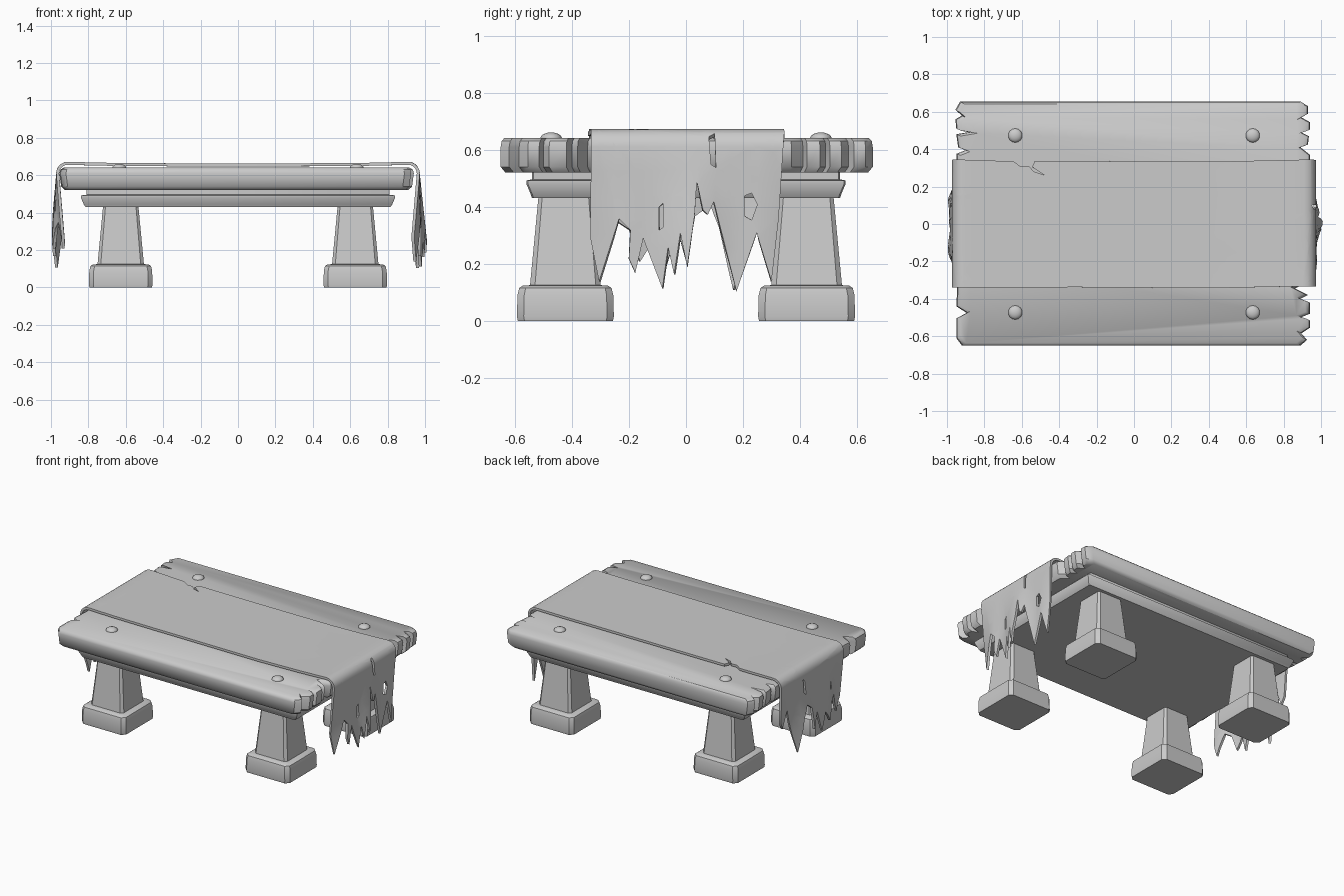
import bpy, bmesh, math

if "Cube" in bpy.data.objects:
    bpy.data.objects.remove(bpy.data.objects["Cube"])


def new_object(name, bm):
    me = bpy.data.meshes.new(name)
    bm.to_mesh(me)
    bm.free()
    ob = bpy.data.objects.new(name, me)
    bpy.context.collection.objects.link(ob)
    return ob


def loft(name, outline, rings, loc=(0, 0)):
    """Stack scaled copies of an outline; rings are (x scale, y scale, z)."""
    bm = bmesh.new()
    loops = [[bm.verts.new((loc[0] + x * sx, loc[1] + y * sy, z)) for x, y in outline]
             for sx, sy, z in rings]
    n = len(outline)
    for a, b in zip(loops, loops[1:]):
        for i in range(n):
            j = (i + 1) % n
            bm.faces.new((a[i], a[j], b[j], b[i]))
    bm.faces.new(loops[0][::-1])
    bm.faces.new(loops[-1])
    bmesh.ops.recalc_face_normals(bm, faces=bm.faces[:])
    return new_object(name, bm)


def chamfered(hx, hy, c):
    return [(hx - c, -hy), (hx, -hy + c), (hx, hy - c), (hx - c, hy),
            (-hx + c, hy), (-hx, hy - c), (-hx, -hy + c), (-hx + c, -hy)]


# Splintered tabletop
right_end = [(.89, -.65), (.925, -.62), (.895, -.585), (.94, -.555), (.94, -.515), (.89, -.5),
             (.94, -.48), (.94, -.42), (.89, -.4), (.93, -.38), (.86, -.345), (.93, -.31),
             (.94, -.15), (.9, -.13), (.94, -.11), (.94, .12), (.9, .14), (.94, .16),
             (.94, .37), (.89, .41), (.93, .425), (.935, .47), (.895, .49), (.94, .505),
             (.94, .545), (.895, .57), (.93, .59), (.93, .63), (.89, .655)]
left_end = [(-.93, .655), (-.955, .61), (-.92, .58), (-.955, .56), (-.95, .51), (-.86, .495),
            (-.95, .48), (-.94, .41), (-.9, .395), (-.95, .375), (-.94, .15), (-.9, .13),
            (-.94, .11), (-.94, -.2), (-.9, -.22), (-.94, -.24), (-.95, -.44), (-.895, -.475),
            (-.95, -.505), (-.95, -.61), (-.92, -.65)]
loft("tabletop", right_end + left_end,
     [(.968, .975, .52), (.99, 1, .54), (1, 1, .61), (.995, .995, .63), (.975, .98, .641)])

# Under frame
loft("under_frame", chamfered(1, 1, .01),
     [(.815, .54, .43), (.825, .545, .445), (.84, .56, .48), (.84, .56, .492),
      (.81, .54, .496), (.81, .54, .525)])

# Legs with flared feet, and nail heads above them
for sx in (-1, 1):
    for sy in (-1, 1):
        tag = ("left" if sx < 0 else "right") + ("_front" if sy < 0 else "_back")
        loft("leg_" + tag, chamfered(1, 1, .14),
             [(h, h, z) for h, z in ((.167, 0), (.17, .015), (.168, .09), (.162, .115),
                                     (.15, .123), (.124, .125), (.094, .44))],
             (.627 * sx, .423 * sy))
        bm = bmesh.new()
        bmesh.ops.create_uvsphere(bm, u_segments=14, v_segments=8, radius=.038)
        bmesh.ops.scale(bm, vec=(1, 1, .55), verts=bm.verts[:])
        bmesh.ops.translate(bm, vec=(.635 * sx, .473 * sy, .64), verts=bm.verts[:])
        new_object("nail_" + tag, bm)

# Torn cloth: cut flat with rips and holes, then draped over both ends
EDGE, R, TOP = .91, .062, .664
ARC = R * math.pi / 2


def unroll(z):
    return EDGE + ARC + TOP - R - z


def drape(s, y):
    side, a = (1 if s > 0 else -1), abs(s)
    lift = .008 * min(1, a / .9) ** 4
    if a <= EDGE:
        return s, y, TOP + lift
    if a <= EDGE + ARC:
        t = (a - EDGE) / R
        return side * (EDGE + R * math.sin(t)), y, TOP + lift - R * (1 - math.cos(t))
    d = a - EDGE - ARC
    wave = .026 * math.cos(math.pi * y / .4) + .012 * math.sin(24 * y + side)
    return side * (EDGE + R + wave * min(1, d / .35)), y, TOP + lift - R - d


right_rip = [(-.335, .28), (-.305, .13), (-.235, .35), (-.195, .31), (-.2, .21), (-.178, .16),
             (-.15, .28), (-.083, .105), (-.063, .25), (-.042, .155), (-.02, .3), (.004, .18),
             (.03, .36), (.038, .48), (.06, .38), (.077, .365), (.098, .41), (.177, .095),
             (.248, .3), (.3, .13), (.325, .35)]
left_rip = [(.335, .36), (.31, .31), (.265, .42), (.172, .1), (.12, .32), (.085, .4), (.03, .36),
            (0, .2), (-.03, .31), (-.075, .16), (-.11, .28), (-.165, .2), (-.2, .31),
            (-.245, .34), (-.3, .2), (-.33, .3)]
back_tear = [(-.53, .337), (-.545, .305), (-.48, .262), (-.535, .28), (-.56, .307),
             (-.605, .307), (-.645, .335)]
outline = ([(-.95, -.34), (-.3, -.338), (.4, -.343), (.9, -.333)]
           + [(unroll(z), y) for y, z in right_rip]
           + [(.95, .345), (.5, .335), (0, .335)] + back_tear + [(-.95, .345)]
           + [(-unroll(z), y) for y, z in left_rip])
right_holes = [[(.08, .64), (.1, .655), (.105, .53), (.088, .54)],
               [(-.095, .31), (-.08, .32), (-.08, .405), (-.095, .39)],
               [(.205, .36), (.23, .345), (.25, .4), (.23, .44), (.205, .43)]]
left_holes = [[(.09, .47), (.11, .49), (.11, .58), (.095, .57)],
              [(-.2, .4), (-.18, .4), (-.185, .47)]]
loops = ([outline] + [[(unroll(z), y) for y, z in h] for h in right_holes]
         + [[(-unroll(z), y) for y, z in h] for h in left_holes])
bm = bmesh.new()
for pts in loops:
    vs = [bm.verts.new((x, y, 0)) for x, y in pts]
    for i in range(len(vs)):
        bm.edges.new((vs[i - 1], vs[i]))
bmesh.ops.triangle_fill(bm, use_beauty=True, use_dissolve=False, edges=bm.edges[:], normal=(0, 0, 1))


def slice_at(co, no):
    bmesh.ops.bisect_plane(bm, geom=bm.verts[:] + bm.edges[:] + bm.faces[:], dist=1e-5,
                           plane_co=co, plane_no=no)


for s in [0, .4, .7, .85] + [EDGE + ARC * k / 5 for k in range(6)] + [1.09, 1.18, 1.27, 1.36]:
    for side in ((1, -1) if s else (1,)):
        slice_at((s * side, 0, 0), (1, 0, 0))
for k in range(-6, 7):
    slice_at((0, k * .051, 0), (0, 1, 0))
for f in bm.faces:
    f.normal_update()
    if f.normal.z < 0:
        f.normal_flip()
for v in bm.verts:
    v.co = drape(v.co.x, v.co.y)
cloth = new_object("torn_cloth", bm)
mod = cloth.modifiers.new("thickness", "SOLIDIFY")
mod.thickness = .016
mod.offset = -1
bpy.context.view_layer.objects.active = cloth
bpy.ops.object.modifier_apply(modifier=mod.name)

# Smooth shading with crisp edges
bpy.ops.object.select_all(action="SELECT")
bpy.ops.object.shade_smooth_by_angle(angle=math.radians(40))
